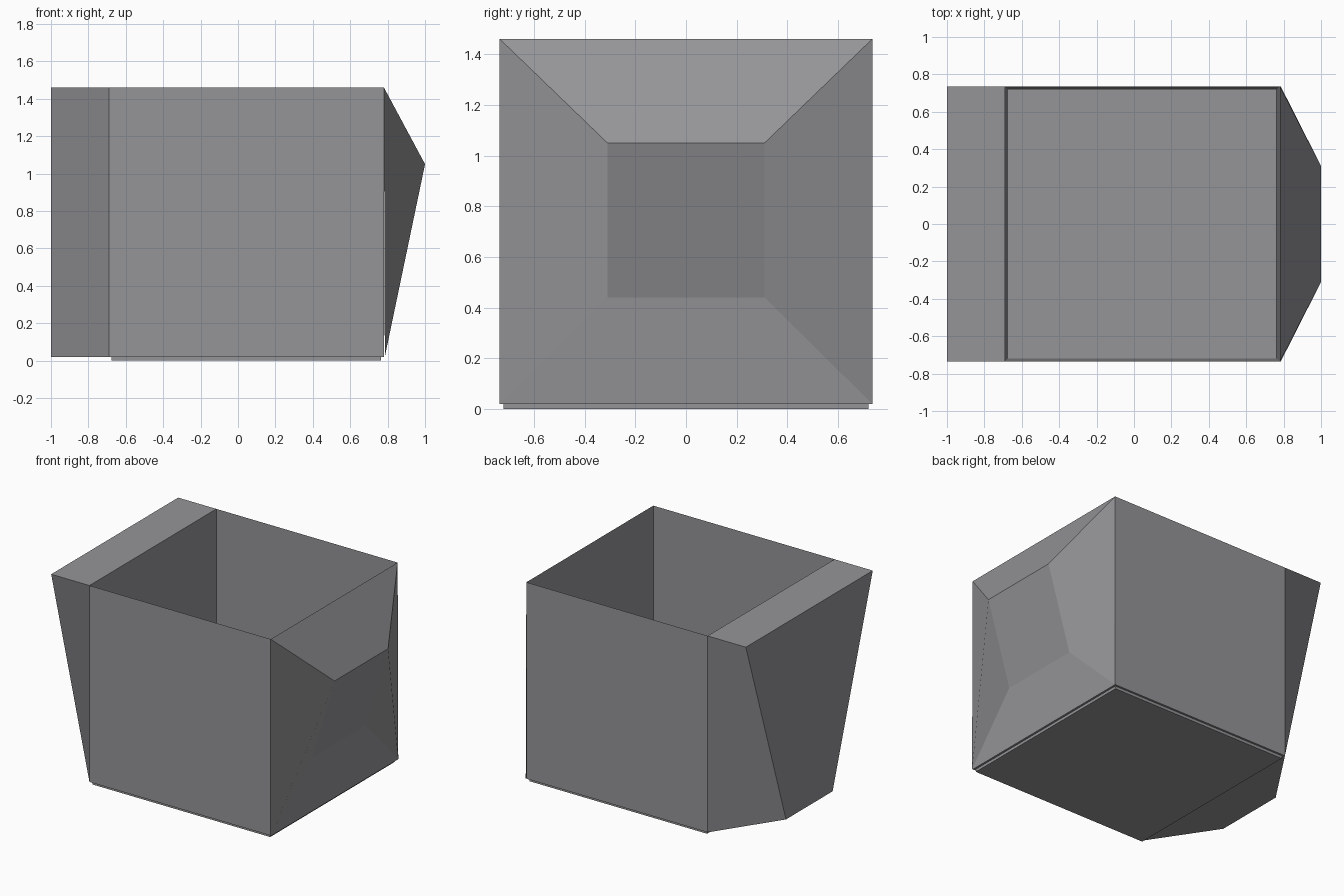
import bpy, bmesh

if "Cube" in bpy.data.objects:
    bpy.data.objects.remove(bpy.data.objects["Cube"])

grey = bpy.data.materials.new("mid grey")
grey.diffuse_color = (0.3, 0.3, 0.315, 1)
grey.use_nodes = True
grey.node_tree.nodes["Principled BSDF"].inputs["Base Color"].default_value = grey.diffuse_color

CX, HALF, TOP, LOW = 0.045, 0.735, 1.46, 0.02


def loft(name, rings, cap_start=True, cap_end=True, shift=()):
    """Join four-point rings with quads; sides in shift start one corner later,
    which chooses the fold diagonal of a twisted quad."""
    bm = bmesh.new()
    vs = [[bm.verts.new(p) for p in r] for r in rings]
    for a, b in zip(vs, vs[1:]):
        for i in range(4):
            j = (i + 1) % 4
            quad = [a[i], a[j], b[j], b[i]]
            if i in shift:
                quad = quad[1:] + quad[:1]
            bm.faces.new(quad)
    if cap_start:
        bm.faces.new(vs[0][::-1])
    if cap_end:
        bm.faces.new(vs[-1])
    bmesh.ops.recalc_face_normals(bm, faces=bm.faces)
    me = bpy.data.meshes.new(name)
    bm.to_mesh(me)
    bm.free()
    me.materials.append(grey)
    ob = bpy.data.objects.new(name, me)
    bpy.context.collection.objects.link(ob)
    return ob


def square(h, z):
    return [(CX - h, -h, z), (CX + h, -h, z), (CX + h, h, z), (CX - h, h, z)]


def upright(x_low, x_top, y_low, y_top, z_low, z_top):
    """Upright four-point ring: low front, low back, top back, top front."""
    return [(x_low, -y_low, z_low), (x_low, y_low, z_low),
            (x_top, y_top, z_top), (x_top, -y_top, z_top)]


# open box: tapered inside, straight outside, knife-thin rim
loft("open_box", [square(0.718, LOW + 0.005), square(HALF, TOP), square(HALF, LOW)])

# foot plate under the box
loft("foot_plate", [square(0.72, 0), square(0.72, LOW)])

# left block, narrowing towards the lower outer edge
XL, XR = CX - HALF, CX + HALF
loft("left_block",
     [upright(XL, XL, HALF, HALF, LOW, TOP), upright(-1, -1, 0.27, HALF, LOW, TOP)],
     cap_start=False, shift=(3,))

# right nose: faceted taper ending in a tilted square face
loft("right_nose",
     [upright(XR + 0.005, XR, HALF, HALF, LOW, TOP), upright(0.82, 1, 0.31, 0.31, 0.44, 1.05)],
     cap_start=False, shift=(3,))
